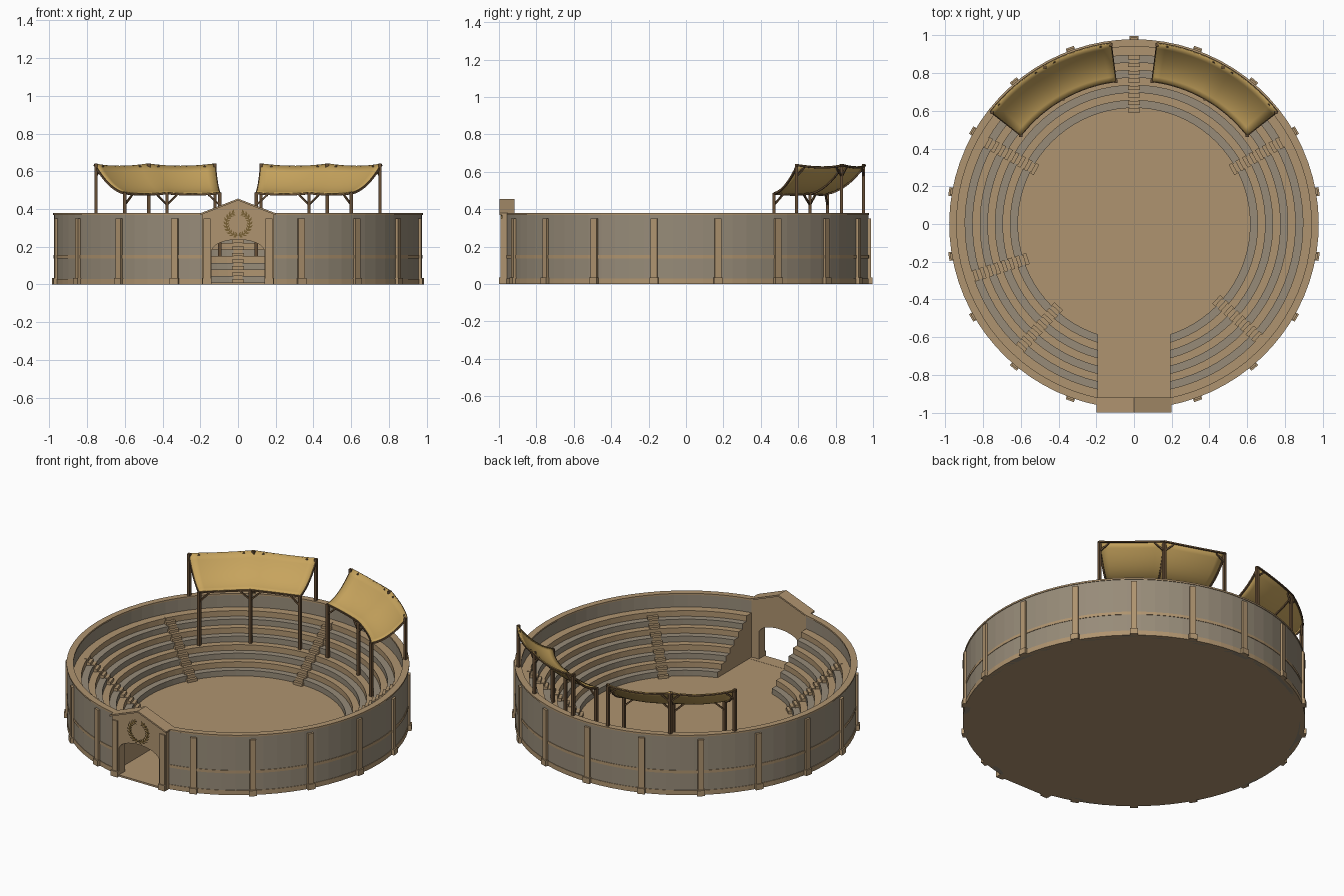
import bpy, bmesh
from math import sin, cos, pi, asin, radians
from mathutils import Matrix, Vector

if "Cube" in bpy.data.objects:
    bpy.data.objects.remove(bpy.data.objects["Cube"])


def material(name, rgb):
    m = bpy.data.materials.new(name)
    m.use_nodes = True
    m.diffuse_color = (*rgb, 1)
    m.node_tree.nodes["Principled BSDF"].inputs["Base Color"].default_value = (*rgb, 1)
    return m


SAND = material("sandstone", (0.43, 0.295, 0.16))
GREY = material("grey_stone", (0.31, 0.26, 0.19))
CLOTH = material("canvas", (0.57, 0.37, 0.11))
WOOD = material("dark_wood", (0.13, 0.075, 0.035))
LEAF = material("laurel", (0.19, 0.12, 0.035))

SEGMENTS = 72
TIERS, RUN, RISE = 8, 0.04, 0.035
BOWL, FLOOR = 0.615, 0.01
WALL_IN, WALL_OUT, WALL_TOP = 0.945, 0.975, 0.378


def finish(name, bm, *mats):
    bmesh.ops.recalc_face_normals(bm, faces=bm.faces)
    mesh = bpy.data.meshes.new(name)
    bm.to_mesh(mesh)
    bm.free()
    for m in mats:
        mesh.materials.append(m)
    ob = bpy.data.objects.new(name, mesh)
    bpy.context.collection.objects.link(ob)
    return ob


def polar(a, r, z):
    """Point at angle a clockwise from the back (+y)."""
    return Vector((r * sin(a), r * cos(a), z))


def sweep(name, profile, mats, index=lambda i: 0, gap=0.19):
    """Sweep a closed (r, z) profile round the arena, leaving a straight-sided entrance."""
    bm = bmesh.new()
    rings = []
    for s in range(SEGMENTS + 1):
        t = 2 * s / SEGMENTS - 1
        rings.append([bm.verts.new(polar(t * (pi - asin(gap / r)), r, z)) for r, z in profile])
    n = len(profile)
    for p, q in zip(rings, rings[1:]):
        for i in range(n):
            j = (i + 1) % n
            bm.faces.new((p[i], p[j], q[j], q[i])).material_index = index(i)
    for end in (rings[0], rings[-1]):
        bm.faces.new(end)
    return finish(name, bm, *mats)


def band(name, r0, r1, z0, z1, mat, gap=0.18):
    return sweep(name, [(r0, z0), (r1, z0), (r1, z1), (r0, z1)], [mat], gap=gap)


def ring_box(bm, a, r0, r1, width, z0, z1):
    """Box facing the arena centre at angle a."""
    m = (Matrix.Rotation(-a, 4, 'Z') @ Matrix.Translation((0, (r0 + r1) / 2, (z0 + z1) / 2))
         @ Matrix.Diagonal((width, r1 - r0, z1 - z0, 1)))
    bmesh.ops.create_cube(bm, size=1, matrix=m)


def beam(bm, p, q, w):
    d = q - p
    m = (Matrix.Translation((p + q) / 2) @ d.to_track_quat('Z', 'Y').to_matrix().to_4x4()
         @ Matrix.Diagonal((w, w, d.length, 1)))
    bmesh.ops.create_cube(bm, size=1, matrix=m)


def slab(name, outline, y0, y1, mat):
    """Extrude an (x, z) outline along y."""
    bm = bmesh.new()
    face = bm.faces.new([bm.verts.new((x, y0, z)) for x, z in outline])
    new = bmesh.ops.extrude_face_region(bm, geom=[face])["geom"]
    bmesh.ops.translate(bm, vec=(0, y1 - y0, 0),
                        verts=[v for v in new if isinstance(v, bmesh.types.BMVert)])
    return finish(name, bm, mat)


# Arena floor and entrance threshold
bm = bmesh.new()
bmesh.ops.create_cone(bm, cap_ends=True, segments=SEGMENTS, radius1=WALL_OUT, radius2=WALL_OUT,
                      depth=FLOOR, matrix=Matrix.Translation((0, 0, FLOOR / 2)))
finish("arena_floor", bm, SAND)
slab("threshold", [(-0.185, 0), (0.185, 0), (0.185, 0.011), (-0.185, 0.011)], -0.985, -0.9, SAND)

# Stepped seating, tiers alternating grey and sand
steps = []
for i in range(TIERS):
    r = BOWL + RUN * i
    steps += [(r, FLOOR + RISE * i), (r, FLOOR + RISE * (i + 1))]
steps += [(WALL_IN + 0.005, FLOOR + RISE * TIERS), (WALL_IN + 0.005, FLOOR)]
sweep("seating", steps, [SAND, GREY],
      lambda i: 1 if i < 2 * TIERS and (i // 2) % 2 == 0 else 0)

# Outer wall with coping, string course and plinth
band("outer_wall", WALL_IN, WALL_OUT, 0, WALL_TOP - 0.01, GREY)
band("wall_coping", WALL_IN - 0.005, WALL_OUT + 0.004, WALL_TOP - 0.01, WALL_TOP, SAND)
band("string_course", WALL_OUT - 0.01, WALL_OUT + 0.003, 0.137, 0.155, SAND)
band("wall_plinth", WALL_OUT - 0.01, WALL_OUT + 0.003, 0, 0.03, SAND)

# Pilasters every twenty degrees, except at the gate
bm = bmesh.new()
for k in range(18):
    if k != 9:
        a = radians(20 * k)
        ring_box(bm, a, 0.96, 0.988, 0.036, 0, 0.35)
        ring_box(bm, a, 0.96, 0.996, 0.046, 0, 0.035)
finish("pilasters", bm, SAND)

# Stairways of half-height blocks
bm = bmesh.new()
for deg in (0, 61, 132.5, -61, -108, -137.5):
    for i in range(TIERS):
        r, z = BOWL + RUN * i, FLOOR + RISE * i
        ring_box(bm, radians(deg), r - 0.024, r + 0.01, 0.062, z - 0.005, z + RISE * 0.5)
        ring_box(bm, radians(deg), r - 0.006, r + 0.014, 0.05, z, z + RISE + 0.003)
finish("stairways", bm, SAND)

# Gatehouse with an arched opening
arch = [(0.14 * cos(pi * k / 16), 0.175 + 0.063 * sin(pi * k / 16)) for k in range(17)]
slab("gatehouse", [(-0.14, 0), (-0.19, 0), (-0.19, 0.372), (0, 0.446), (0.19, 0.372), (0.19, 0),
                   (0.14, 0)] + arch, -0.985, -0.925, SAND)
slab("gate_roof", [(-0.198, 0.368), (0, 0.445), (0.198, 0.368), (0.198, 0.378), (0, 0.455),
                   (-0.198, 0.378)], -0.998, -0.918, SAND)
bm = bmesh.new()
for x in (-0.165, 0.165):
    for half, front, top in ((0.018, 0.993, 0.35), (0.024, 1.0, 0.035)):
        m = (Matrix.Translation((x, -(front + 0.97) / 2, top / 2))
             @ Matrix.Diagonal((half * 2, front - 0.97, top, 1)))
        bmesh.ops.create_cube(bm, size=1, matrix=m)
finish("gate_pilasters", bm, SAND)

# Laurel wreath: two branches of paired leaves
bm = bmesh.new()
centre = Vector((0, -0.988, 0.322))
for side in (-1, 1):
    def branch(t, r=0.062):
        return centre + Vector((side * r * sin(t), 0, -r * cos(t)))
    for k in range(10):
        t = 0.05 + k * 0.28
        beam(bm, branch(t), branch(t + 0.28), 0.006)
        for r in (0.046, 0.079):
            p, q = branch(t), branch(t + 0.3, r)
            d = (q - p) / 2
            n = Vector((-d.z, 0, d.x)) * 0.4
            bm.faces.new([bm.verts.new(v + Vector((0, -0.004, 0)))
                          for v in (p, p + d + n, q, p + d - n)])
finish("wreath", bm, LEAF)

# Two awnings over the back seats, each of two sagging panels
R_OUT, R_IN = 0.965, 0.762
ANGLES = [radians(d) for d in (7.3, 29.6, 51.9)]
BAYS = 8


def cloth_point(side, v, u):
    """v runs 0-2 across the panels, u runs 0-1 from outer to inner edge."""
    bay = v % 1
    a = ANGLES[0] + (ANGLES[2] - ANGLES[0]) * v / 2
    z = 0.64 - 0.152 * u - 0.12 * u * (1 - u) - 0.05 * bay * (1 - bay) * (1 - 0.5 * u)
    return polar(side * a, R_OUT + (R_IN - R_OUT) * u, z)


for side, label in ((1, "left"), (-1, "right")):
    bm = bmesh.new()
    grid = [[bm.verts.new(cloth_point(side, i / BAYS, j / BAYS)) for j in range(BAYS + 1)]
            for i in range(2 * BAYS + 1)]
    for p, q in zip(grid, grid[1:]):
        for j in range(BAYS):
            bm.faces.new((p[j], p[j + 1], q[j + 1], q[j])).smooth = True
    cloth = finish(label + "_awning_cloth", bm, CLOTH)
    thick = cloth.modifiers.new("thickness", 'SOLIDIFY')
    thick.thickness, thick.offset = 0.005, 0

    # Timber frame: posts, curved ribs, edge rails and braces
    bm = bmesh.new()
    drop = Vector((0, 0, -0.006))
    for v in range(3):
        a = side * ANGLES[v]
        for j in range(BAYS):
            beam(bm, cloth_point(side, v, j / BAYS) + drop,
                 cloth_point(side, v, (j + 1) / BAYS) + drop, 0.01)
        for r, top, base in ((R_OUT - 0.008, 0.64, 0.28), (R_IN, 0.487, 0.14)):
            beam(bm, polar(a, r, base), polar(a, r, top), 0.017)
            for way in (-1, 1):
                if 0 <= v + way <= 2:
                    b = side * (ANGLES[v] + way * 0.06 / r)
                    beam(bm, polar(a, r, top - 0.065), polar(b, r, top - 0.012), 0.009)
    for i in range(2 * BAYS):
        for u in (0, 1):
            beam(bm, cloth_point(side, i / BAYS, u) + drop,
                 cloth_point(side, (i + 1) / BAYS, u) + drop, 0.009)
    finish(label + "_awning_frame", bm, WOOD)
